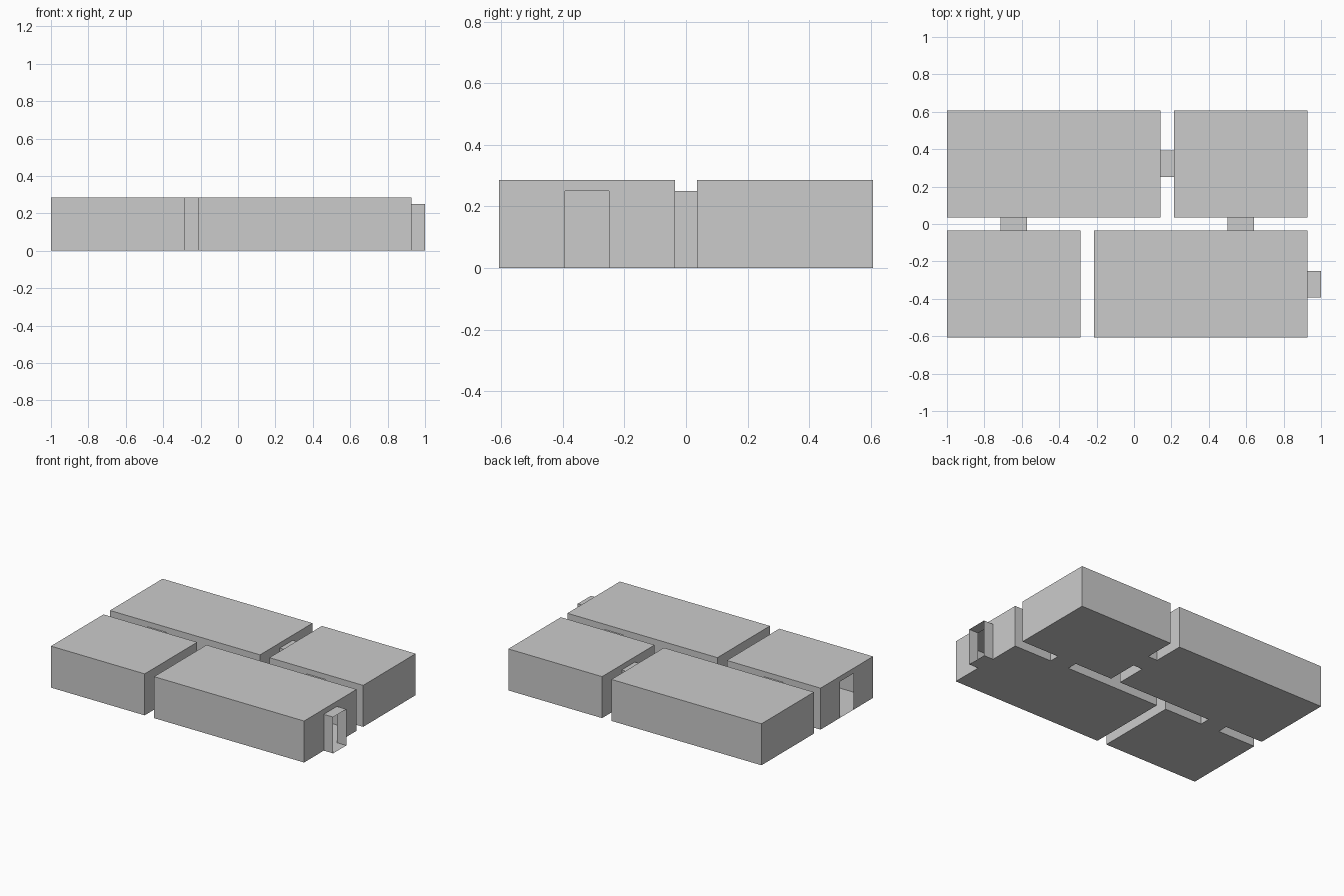
import bpy, bmesh
from mathutils import Vector

if "Cube" in bpy.data.objects:
    bpy.data.objects.remove(bpy.data.objects["Cube"])

U = 1 / 28            # layout module
H, DOOR_H, HALF = 8, 7, 2   # room height, door height, half door width


def finish(name, bm):
    bmesh.ops.remove_doubles(bm, verts=bm.verts, dist=1e-5)
    me = bpy.data.meshes.new(name)
    bm.to_mesh(me)
    bm.free()
    bpy.context.collection.objects.link(bpy.data.objects.new(name, me))


def face(bm, pts):
    bm.faces.new([bm.verts.new(Vector(p) * U) for p in pts])


def room(name, x0, x1, y0, y1, doors):
    """Thin-walled closed room; doors maps a side to its opening's centre."""
    bm = bmesh.new()
    corners = [(x0, y0), (x1, y0), (x1, y1), (x0, y1)]
    floor = []
    for i, side in enumerate(("south", "east", "north", "west")):
        a, b = corners[i], corners[(i + 1) % 4]
        base = [(*a, 0)]
        wall = [(*a, 0)]
        if side in doors:
            axis = i % 2
            s = 1 if i < 2 else -1
            jambs = []
            for t in (doors[side] - s * HALF, doors[side] + s * HALF):
                p = list(a)
                p[axis] = t
                jambs.append(p)
            n, f = jambs
            wall += [(*n, 0), (*n, DOOR_H), (*f, DOOR_H), (*f, 0)]
            base += [(*n, 0), (*f, 0)]
        wall += [(*b, 0), (*b, H), (*a, H)]
        face(bm, wall)
        floor += base
    face(bm, floor[::-1])
    face(bm, [(*c, H) for c in corners])
    finish(name, bm)


def passage(name, x, y, axis):
    """Open-ended door tunnel, two modules long along the given axis."""
    bm = bmesh.new()
    section = [(-HALF, 0), (HALF, 0), (HALF, DOOR_H), (-HALF, DOOR_H)]

    def at(p, d):
        return (x + d, y + p[0], p[1]) if axis == "x" else (x + p[0], y + d, p[1])

    for i in range(4):
        p, q = section[i], section[(i + 1) % 4]
        face(bm, [at(p, -1), at(q, -1), at(q, 1), at(p, 1)])
    bmesh.ops.recalc_face_normals(bm, faces=bm.faces)
    # make the tunnel sides face outwards
    bm.normal_update()
    if max(bm.faces, key=lambda f: f.calc_center_median().z).normal.z < 0:
        bmesh.ops.reverse_faces(bm, faces=bm.faces)
    finish(name, bm)


# Rooms
room("back_left_room", -28, 4, 1, 17, {"east": 9, "south": -18})
room("back_right_room", 6, 26, 1, 17, {"west": 9, "south": 16})
room("front_left_room", -28, -8, -17, -1, {"north": -18, "west": -9})
room("front_right_room", -6, 26, -17, -1, {"north": 16, "east": -9})

# Passages between rooms, and the one leading out on the right
passage("back_passage", 5, 9, "x")
passage("left_passage", -18, 0, "y")
passage("right_passage", 16, 0, "y")
passage("exit_passage", 27, -9, "x")
